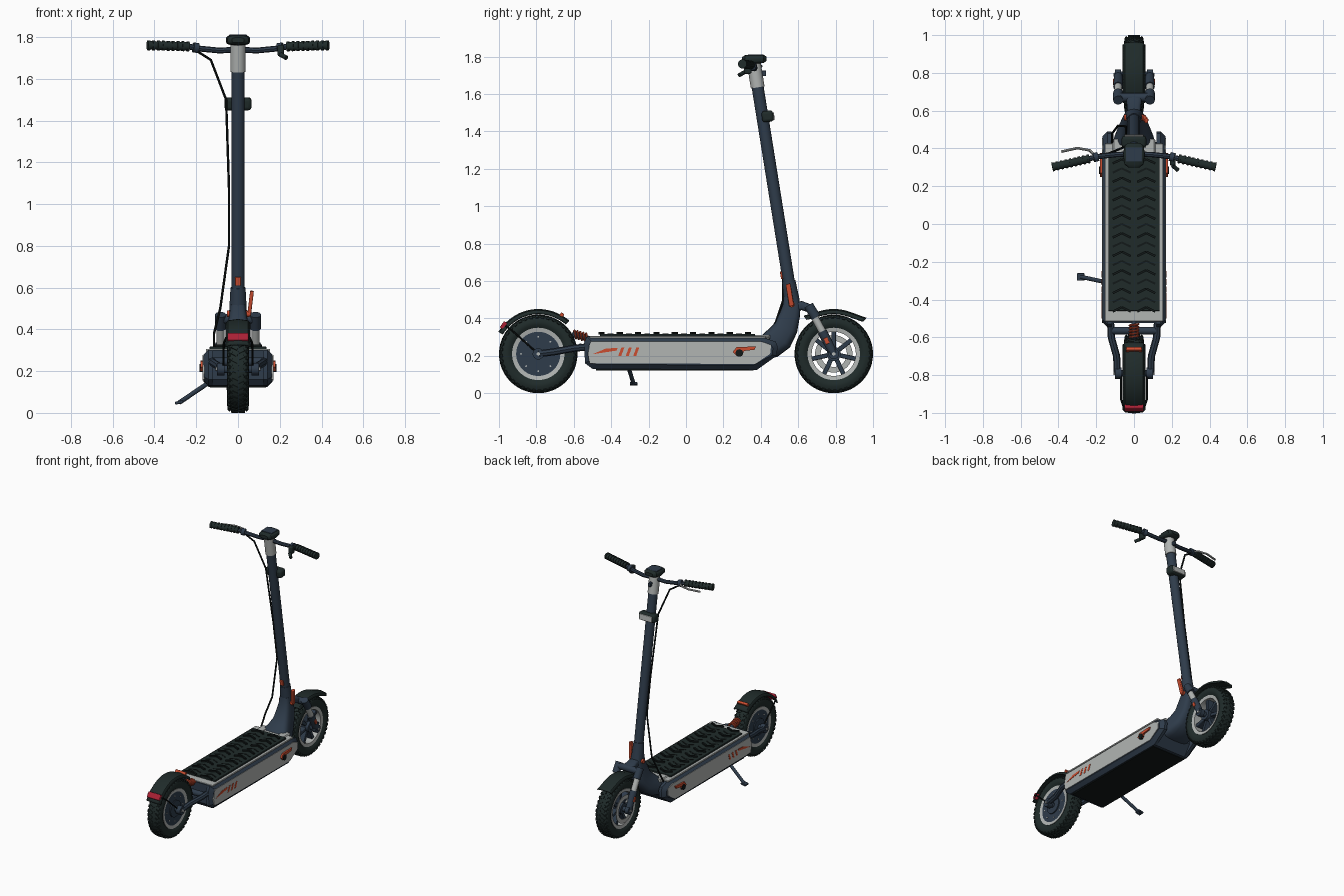
import bpy, bmesh
from math import sin, cos, pi, radians, copysign
from mathutils import Vector, Matrix, Euler

if "Cube" in bpy.data.objects:
    bpy.data.objects.remove(bpy.data.objects["Cube"])


def material(name, *rgb):
    m = bpy.data.materials.new(name)
    m.use_nodes = True
    m.diffuse_color = (*rgb, 1)
    m.node_tree.nodes["Principled BSDF"].inputs["Base Color"].default_value = (*rgb, 1)
    return m


NAVY = material("navy paint", 0.028, 0.045, 0.07)
RUBBER = material("dark rubber", 0.014, 0.024, 0.023)
BLACK = material("black", 0.006, 0.009, 0.009)
SILVER = material("silver", 0.44, 0.46, 0.45)
ORANGE = material("orange", 0.6, 0.075, 0.03)
RED = material("tail red", 0.4, 0.015, 0.035)
parts = []


def add_mesh(name, bm, mat):
    bmesh.ops.recalc_face_normals(bm, faces=bm.faces)
    me = bpy.data.meshes.new(name)
    bm.to_mesh(me)
    bm.free()
    ob = bpy.data.objects.new(name, me)
    bpy.context.collection.objects.link(ob)
    me.materials.append(mat)
    parts.append(ob)
    return ob


def place(loc, size, rot=(0, 0, 0)):
    return Matrix.LocRotScale(Vector(loc), Euler(rot), Vector(size))


def boxes(name, mat, matrices, bevel=0):
    bm = bmesh.new()
    for m in matrices:
        bmesh.ops.create_cube(bm, size=1, matrix=m)
    ob = add_mesh(name, bm, mat)
    if bevel:
        b = ob.modifiers.new("bevel", "BEVEL")
        b.width, b.segments = bevel, 3
    return ob


def rod(name, mat, a, b, r1, r2=None, seg=24):
    a, b = Vector(a), Vector(b)
    m = Matrix.Translation((a + b) / 2) @ (b - a).to_track_quat("Z", "Y").to_matrix().to_4x4()
    bm = bmesh.new()
    bmesh.ops.create_cone(bm, cap_ends=True, segments=seg, radius1=r1, radius2=r2 or r1,
                          depth=(b - a).length, matrix=m)
    return add_mesh(name, bm, mat)


def wire(name, mat, pts, r):
    cu = bpy.data.curves.new(name, "CURVE")
    cu.dimensions, cu.bevel_depth, cu.bevel_resolution, cu.use_fill_caps = "3D", r, 2, True
    sp = cu.splines.new("POLY")
    sp.points.add(len(pts) - 1)
    for p, co in zip(sp.points, pts):
        p.co = (*co, 1)
    ob = bpy.data.objects.new(name, cu)
    bpy.context.collection.objects.link(ob)
    bpy.ops.object.select_all(action="DESELECT")
    ob.select_set(True)
    bpy.context.view_layer.objects.active = ob
    bpy.ops.object.convert(target="MESH")
    ob = bpy.context.view_layer.objects.active
    ob.data.materials.clear()
    ob.data.materials.append(mat)
    parts.append(ob)


def skin(name, mat, rings, closed=False, caps=True, wrap=True):
    """Join rings of points with quads."""
    bm = bmesh.new()
    vs = [[bm.verts.new(p) for p in ring] for ring in rings]
    n = len(vs[0])
    for i in range(len(vs) if closed else len(vs) - 1):
        p, q = vs[i], vs[(i + 1) % len(vs)]
        for j in range(n if wrap else n - 1):
            k = (j + 1) % n
            bm.faces.new((p[j], p[k], q[k], q[j]))
    if caps and not closed:
        bm.faces.new(vs[0])
        bm.faces.new(vs[-1])
    return add_mesh(name, bm, mat)


def prism(name, mat, pts, x0, x1, chamfer=0):
    """Side outline (y, z) extruded across x, with optional chamfer at x1."""
    ys, zs = zip(*pts)
    cy, cz = (min(ys) + max(ys)) / 2, (min(zs) + max(zs)) / 2
    ky, kz = 1 - 2 * chamfer / (max(ys) - min(ys)), 1 - 2 * chamfer / (max(zs) - min(zs))
    rings = [[(x0, y, z) for y, z in pts]]
    if chamfer:
        rings.append([(x1 - copysign(chamfer, x1), y, z) for y, z in pts])
    rings.append([(x1, cy + (y - cy) * ky, cz + (z - cz) * kz) for y, z in pts])
    return skin(name, mat, rings)


def lathe(name, mat, y, z, profile, seg=56):
    """Closed (x, radius) profile turned about the wheel axle."""
    angles = [2 * pi * i / seg for i in range(seg)]
    return skin(name, mat, [[(x, y + r * cos(a), z + r * sin(a)) for x, r in profile]
                            for a in angles], closed=True)


def loft(name, mat, sections, power=0.6):
    """Rounded sections (y, z, half width, half depth) along a side path."""
    rings = []
    for i, (y, z, wx, wd) in enumerate(sections):
        a, b = sections[max(i - 1, 0)], sections[min(i + 1, len(sections) - 1)]
        t = Vector((b[0] - a[0], b[1] - a[1])).normalized()
        ring = []
        for k in range(20):
            c, s = cos(k * pi / 10), sin(k * pi / 10)
            d = wd * copysign(abs(s) ** power, s)
            ring.append((wx * copysign(abs(c) ** power, c), y - t.y * d, z + t.x * d))
        rings.append(ring)
    return skin(name, mat, rings)


def fender(name, y, z, r, a0, a1, flare):
    section = [(-.06, -.02), (-.048, -.004), (0, .003), (.048, -.004), (.06, -.02)]
    rings = []
    for i in range(21):
        u = i / 20
        a, rr = radians(a0 + (a1 - a0) * u), r + flare * (2 * u - 1) ** 4
        rings.append([(x, y + (rr + d) * cos(a), z + (rr + d) * sin(a)) for x, d in section])
    ob = skin(name, RUBBER, rings, caps=False, wrap=False)
    ob.modifiers.new("shell", "SOLIDIFY").thickness = 0.008


AXLE, REAR, FRONT = 0.21, -0.79, 0.79

# Tyres with tread blocks, and silver rims
half = [(.036, .136), (.05, .155), (.053, .175), (.043, .196), (.02, .206)]
rim = [(.038, .118), (.042, .14), (-.042, .14), (-.038, .118)]
for label, y in (("rear", REAR), ("front", FRONT)):
    lathe(label + "_tyre", RUBBER, y, AXLE, half + [(-x, r) for x, r in reversed(half)])
    lathe(label + "_rim", SILVER, y, AXLE, rim)
    tread = []
    for i in range(40):
        for s in (1, -1):
            a = 2 * pi * (i + s / 4) / 40
            spin = Matrix.Translation((0, y, AXLE)) @ Matrix.Rotation(a, 4, "X")
            tread.append(spin @ place((s * .016, 0, .206), (.03, .014, .007), (0, 0, s * .5)))
            tread.append(spin @ place((s * .042, 0, .196), (.014, .016, .01), (0, s * .9, 0)))
    boxes(label + "_tread", RUBBER, tread)
    rod(label + "_axle", NAVY, (-.1, y, AXLE), (.1, y, AXLE), .018)
    for s in (1, -1):
        rod(label + "_axle_nut", SILVER, (s * .1, y, AXLE), (s * .108, y, AXLE), .01, seg=6)

# Rear motor hub with bolts
rod("rear_hub_motor", NAVY, (-.038, REAR, AXLE), (.038, REAR, AXLE), .12, seg=48)
rod("rear_hub_cap", NAVY, (-.046, REAR, AXLE), (.046, REAR, AXLE), .06, seg=32)
for i in range(8):
    by, bz = REAR + .092 * cos(i * pi / 4), AXLE + .092 * sin(i * pi / 4)
    rod("hub_bolt", SILVER, (-.041, by, bz), (.041, by, bz), .005, seg=8)

# Front spokes, hub and brake disc
rod("front_hub", NAVY, (-.045, FRONT, AXLE), (.045, FRONT, AXLE), .038)
boxes("front_spokes", NAVY, [Matrix.Translation((0, FRONT, AXLE)) @
      Matrix.Rotation(2 * pi * i / 7, 4, "X") @ place((0, 0, .075), (.05, .024, .1)) for i in range(7)], .004)
lathe("brake_disc", SILVER, FRONT, AXLE, [(-.05, .07), (-.05, .1), (-.054, .1), (-.054, .07)])

# Fenders, tail lamp and stays
fender("front_fender", FRONT, AXLE, .237, 48, 128, .02)
fender("rear_fender", REAR, AXLE, .237, 47, 151, .004)
boxes("tail_lamp", RED, [place((0, -.972, .36), (.1, .03, .042), (-.6, 0, 0))], .006)
boxes("fender_reflector", ORANGE, [place((0, -.665, .417), (.085, .02, .025), (-.6, 0, 0))], .004)
for s in (1, -1):
    wire("fender_stay", BLACK, [(s * .07, REAR, AXLE), (s * .068, -.93, .335), (s * .057, -.965, .36)], .005)

# Deck: middle body, chamfered side shells, silver panels and decals
outline = [(-.545, .27), (-.53, .302), (.4, .302), (.48, .275), (.49, .25), (.485, .2),
           (.38, .125), (-.5, .13), (-.54, .16)]
prism("deck_body", NAVY, [(max(-.525, min(y, .435)), z) for y, z in outline], -.13, .13)
panel = [(-.515, .16), (-.525, .21), (-.51, .277), (.4, .277), (.455, .258), (.45, .21), (.37, .156)]
streak = [(-.5, .208), (-.37, .228), (-.365, .243), (-.43, .238)]
badge = [(.25, .22), (.27, .246), (.375, .25), (.365, .232), (.31, .226), (.3, .2), (.27, .2)]
for s in (1, -1):
    prism("deck_side_shell", NAVY, outline, s * .12, s * .166, .025)
    prism("deck_side_panel", SILVER, panel, s * .16, s * .169)
    prism("decal_streak", ORANGE, streak, s * .166, s * .171)
    for y in (-.35, -.31, -.27):
        prism("decal_slash", ORANGE, [(y - .012, .2), (y + .004, .2), (y + .02, .243), (y + .004, .243)],
              s * .166, s * .171)
    prism("charge_port_badge", ORANGE, badge, s * .166, s * .18)
    rod("charge_port_cap", BLACK, (s * .166, .285, .215), (s * .184, .285, .215), .02)
boxes("belly_plate", BLACK, [place((0, -.06, .126), (.27, .84, .01))])
boxes("deck_top_trim", SILVER, [place((0, -.045, .3), (.308, .94, .012))], .004)
boxes("deck_mat", RUBBER, [place((0, -.045, .309), (.272, .83, .016))], .004)
boxes("mat_chevrons", BLACK, [place((s * .065 + t * .024, y * .098 - .06, .321), (.052, .012, .012), (0, 0, -t * .45))
      for y in range(-4, 5) for s in (1, -1) for t in (1, -1)])
boxes("mat_minor_chevrons", BLACK, [place((s * .065 + t * .024, y * .098 - .011, .3175), (.052, .01, .004), (0, 0, -t * .45))
      for y in range(-4, 4) for s in (1, -1) for t in (1, -1)])

# Kickstand
rod("kickstand_leg", NAVY, (-.14, -.31, .145), (-.28, -.28, .05), .011)
boxes("kickstand_foot", NAVY, [place((-.282, -.28, .05), (.04, .04, .014), (0, -.2, 0))], .004)

# Rear swing arms and spring
for s in (1, -1):
    loft_pts = [(s * .125, -.5, .25), (s * .12, -.6, .24), (s * .092, -.7, .222), (s * .088, REAR, AXLE)]
    wire("swing_arm", NAVY, loft_pts, .019)
    rod("swing_arm_end", NAVY, (s * .065, REAR, AXLE), (s * .1, REAR, AXLE), .03)
rod("swing_arm_bridge", NAVY, (-.115, -.565, .245), (.115, -.565, .245), .02)
rod("shock_core", NAVY, (0, -.51, .29), (0, -.61, .315), .014)
wire("shock_spring", ORANGE, [(.023 * cos(k * pi / 6), -.53 - .07 * k / 54, .298 + .018 * k / 54 + .02 * sin(k * pi / 6))
     for k in range(55)], .006)

# Curved neck, stem and silver head tube
loft("neck", NAVY, [(.40, .235, .12, .055), (.45, .255, .105, .072), (.5, .295, .08, .075), (.535, .35, .062, .064),
                    (.555, .42, .05, .055), (.565, .47, .042, .048), (.56, .52, .036, .038)])
for s in (1, -1):
    prism("neck_corner_trim", SILVER, [(.36, .29), (.36, .312), (.45, .312), (.45, .29)], s * .06, s * .115, .008)


def stem(z, x=0, dy=0):
    return (x, .565 - .16 * (z - .5) + dy, z)


rod("stem_collar", NAVY, stem(.49), stem(.6), .042, .036)
rod("stem_tube", NAVY, stem(.55), stem(1.65), .032)
rod("stem_head", SILVER, stem(1.635), stem(1.765), .037)
boxes("stem_hook", NAVY, [place(stem(1.71, dy=.045), (.02, .025, .03))], .004)
boxes("stem_reflector", ORANGE, [place(stem(.63, dy=-.034), (.028, .01, .04), (.16, 0, 0))], .002)
rod("hinge_pin", ORANGE, (-.052, .565, .475), (.056, .565, .475), .016)
boxes("hinge_lever", ORANGE, [place((.06, .555, .525), (.018, .026, .12), (.16, .12, 0))], .005)

# Headlight
boxes("headlight_housing", RUBBER, [place(stem(1.48, dy=.028), (.13, .062, .06), (.1, 0, 0))], .016)
boxes("headlight_lens", SILVER, [place(stem(1.48, dy=.059), (.1, .01, .042), (.1, 0, 0))], .004)

# Front fork
loft("fork_crown", NAVY, [(.57, .46, .036, .03), (.62, .468, .036, .024), (.67, .45, .045, .022)])
rod("fork_bridge", NAVY, (-.09, .67, .45), (.09, .67, .45), .023)
for s in (1, -1):
    x = s * .084
    rod("fork_knuckle", NAVY, (x, .655, .47), (x, .695, .405), .026)
    rod("fork_shock", SILVER, (x, .68, .42), (x, .74, .31), .02)
    rod("fork_leg", NAVY, (x, .728, .33), (x, FRONT, AXLE), .026, .022)
    rod("fork_foot", NAVY, (s * .07, FRONT, AXLE), (s * .1, FRONT, AXLE), .028)
    boxes("fork_reflector", ORANGE, [place((s * .107, .752, .28), (.008, .022, .034), (.45, 0, 0))], .002)

# Handlebar, ribbed grips and display
bar = [(.42, .305, 1.76), (.24, .345, 1.755), (.19, .357, 1.745), (.09, .368, 1.735), (0, .37, 1.74)]
wire("handlebar", NAVY, bar + [(-x, y, z) for x, y, z in reversed(bar[:-1])], .014)
for s in (1, -1):
    a, b = Vector((s * .235, .346, 1.755)), Vector((s * .422, .304, 1.76))
    rod("grip", RUBBER, a, b, .02)
    for i in range(9):
        p = a.lerp(b, i / 8)
        rod("grip_rib", RUBBER, p, p + (b - a) * .06, .024)
    rod("control_clamp", NAVY, (s * .19, .357, 1.747), (s * .215, .351, 1.75), .024)
loft("display_housing", RUBBER, [(.3, 1.785, .03, .012), (.315, 1.785, .05, .022), (.37, 1.785, .058, .025),
                                 (.415, 1.788, .05, .022), (.43, 1.788, .03, .012)])
boxes("display_screen", NAVY, [place((0, .368, 1.808), (.085, .075, .006))], .002)
boxes("throttle_body", RUBBER, [place((.205, .33, 1.735), (.03, .04, .055))], .008)
rod("throttle_paddle", RUBBER, (.205, .31, 1.715), (.232, .285, 1.7), .011)
wire("brake_lever", SILVER, [(-.2, .355, 1.75), (-.235, .39, 1.75), (-.3, .402, 1.748), (-.385, .383, 1.745)], .007)

# Brake cable
wire("brake_cable", BLACK, [(-.2, .36, 1.735), (-.13, .375, 1.69), stem(1.5, -.057), stem(1.07, -.043),
                            stem(.8, -.043), (-.085, .52, .5), (-.115, .48, .38), (-.115, .42, .28)], .006)

# Smooth shading with sharp edges kept
bpy.ops.object.select_all(action="DESELECT")
for ob in parts:
    ob.select_set(True)
bpy.context.view_layer.objects.active = parts[0]
bpy.ops.object.shade_smooth_by_angle(angle=radians(35))
